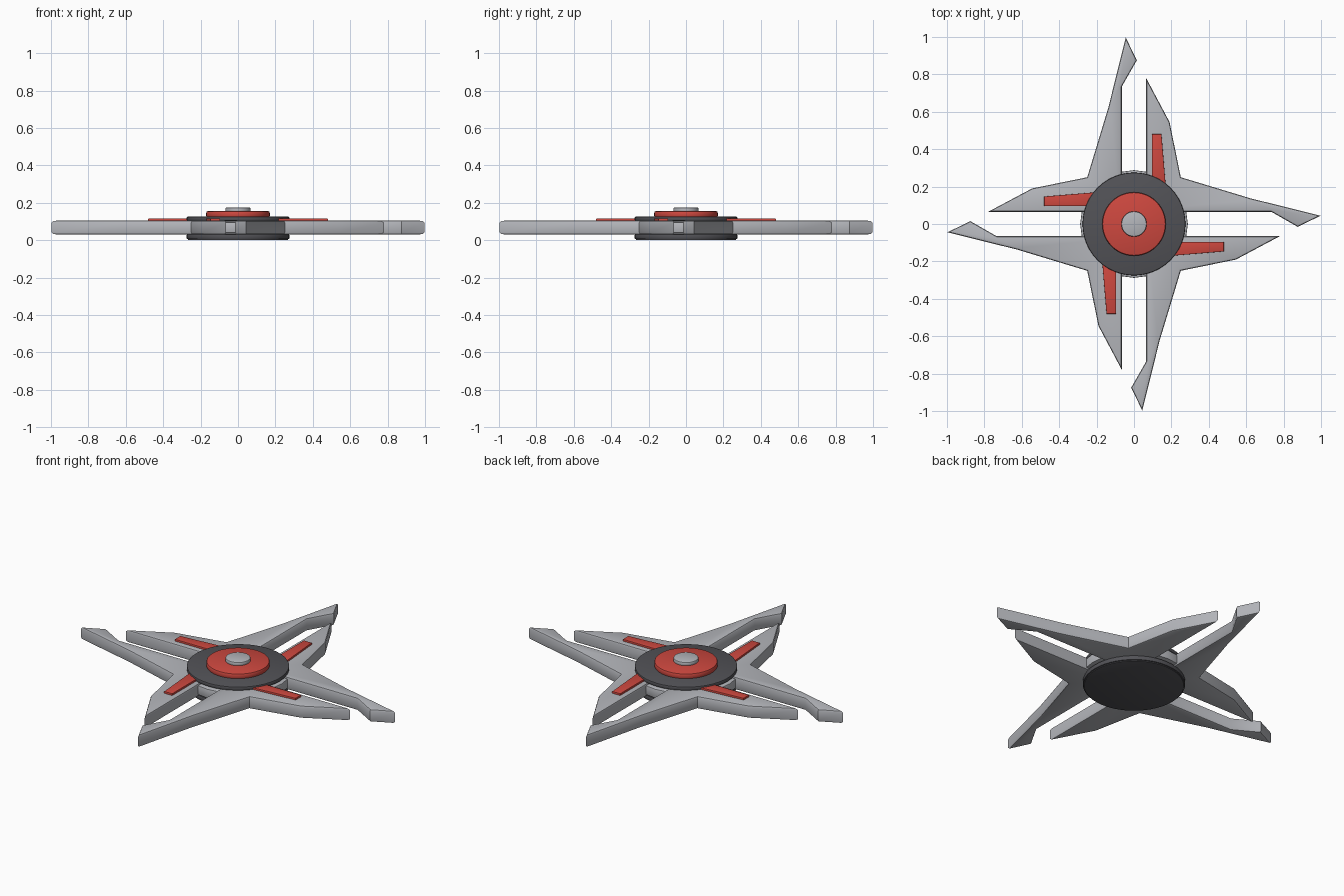
import bpy, bmesh, math
from mathutils import Matrix

if "Cube" in bpy.data.objects:
    bpy.data.objects.remove(bpy.data.objects["Cube"])


def material(name, rgb):
    m = bpy.data.materials.new(name)
    m.diffuse_color = (*rgb, 1)
    m.use_nodes = True
    m.node_tree.nodes["Principled BSDF"].inputs["Base Color"].default_value = m.diffuse_color
    return m


silver = material("silver metal", (0.46, 0.47, 0.50))
dark = material("dark grey", (0.085, 0.085, 0.095))
red = material("red", (0.62, 0.065, 0.05))


def finish(bm, name, mat, angle=35):
    bmesh.ops.recalc_face_normals(bm, faces=bm.faces)
    me = bpy.data.meshes.new(name)
    bm.to_mesh(me)
    bm.free()
    ob = bpy.data.objects.new(name, me)
    bpy.context.collection.objects.link(ob)
    me.materials.append(mat)
    bpy.ops.object.select_all(action='DESELECT')
    ob.select_set(True)
    bpy.context.view_layer.objects.active = ob
    bpy.ops.object.shade_smooth_by_angle(angle=math.radians(angle))
    return ob


def plate(name, outline, z0, z1, mat, turn, bevel):
    """Extruded outline with rounded top and bottom rims, turned about z."""
    bm = bmesh.new()
    base = bm.faces.new([bm.verts.new((x, y, z0)) for x, y in outline])
    ext = bmesh.ops.extrude_face_region(bm, geom=[base], use_keep_orig=True)
    top = [v for v in ext["geom"] if isinstance(v, bmesh.types.BMVert)]
    bmesh.ops.translate(bm, verts=top, vec=(0, 0, z1 - z0))
    bmesh.ops.recalc_face_normals(bm, faces=bm.faces)
    rims = [e for e in bm.edges if abs(e.verts[0].co.z - e.verts[1].co.z) < 1e-6]
    bmesh.ops.bevel(bm, geom=rims, offset=bevel, segments=2, profile=0.5,
                    affect='EDGES', clamp_overlap=True)
    bmesh.ops.triangulate(bm, faces=[f for f in bm.faces if len(f.verts) > 4])
    bm.transform(Matrix.Rotation(turn, 4, 'Z'))
    return finish(bm, name, mat)


def disc(name, r, z0, z1, mat, bevel, sides=48):
    bm = bmesh.new()
    bmesh.ops.create_cone(bm, cap_ends=True, segments=sides, radius1=r, radius2=r,
                          depth=z1 - z0, matrix=Matrix.Translation((0, 0, (z0 + z1) / 2)))
    rims = [e for e in bm.edges if abs(e.verts[0].co.z - e.verts[1].co.z) < 1e-6]
    bmesh.ops.bevel(bm, geom=rims, offset=bevel, segments=2, profile=0.5, affect='EDGES')
    return finish(bm, name, mat)


# Blade pair: long hooked blade along x, short blade along y
blade = [(0.065, 0.065), (0.735, 0.065), (0.875, -0.015), (0.997, 0.044),
         (0.62, 0.138), (0.25, 0.25), (0.19, 0.545), (0.065, 0.78)]
# Red inlay lying on the short blade
inlay = [(0.095, 0.20), (0.17, 0.20), (0.147, 0.48), (0.095, 0.48)]

for i in range(4):
    turn = i * math.pi / 2
    plate(f"blade_pair_{i + 1}", blade, 0.03, 0.105, silver, turn, 0.011)
    plate(f"blade_inlay_{i + 1}", inlay, 0.100, 0.116, red, turn, 0.002)

# Hub stack
disc("hub_core", 0.288, 0.04, 0.095, silver, 0.005, 24)
disc("bottom_disc", 0.275, 0.005, 0.032, dark, 0.006)
disc("bottom_face", 0.268, 0.0, 0.01, dark, 0.003)
disc("top_disc", 0.275, 0.103, 0.126, dark, 0.006)
disc("red_disc", 0.17, 0.12, 0.155, red, 0.009)
disc("centre_cap", 0.068, 0.15, 0.175, silver, 0.007, 32)
